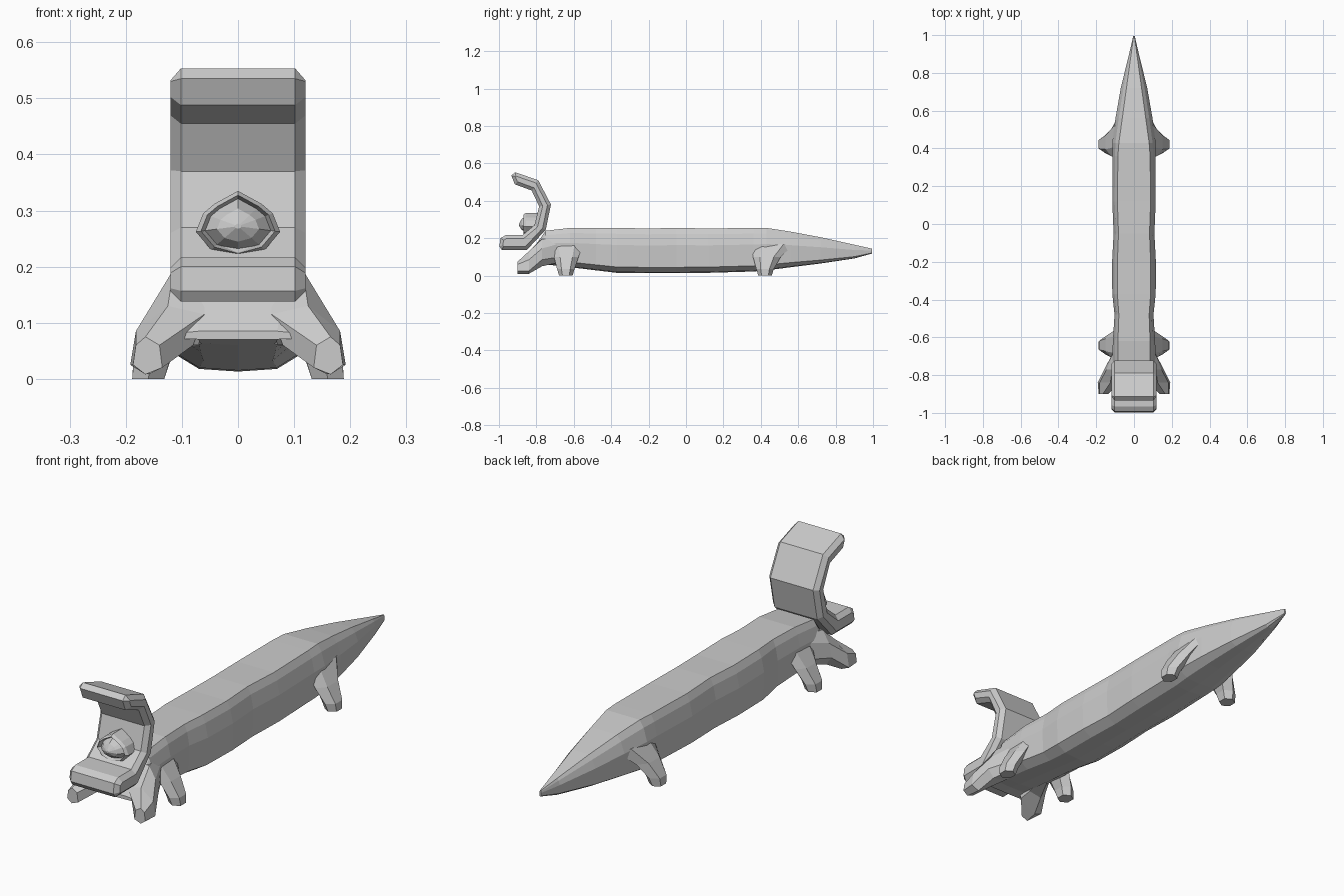
import bpy, bmesh, math

if "Cube" in bpy.data.objects:
    bpy.data.objects.remove(bpy.data.objects["Cube"])

grey = bpy.data.materials.new("plain grey")
grey.use_nodes = True
grey.diffuse_color = (0.6, 0.6, 0.6, 1)
bsdf = next(n for n in grey.node_tree.nodes if n.type == 'BSDF_PRINCIPLED')
bsdf.inputs["Base Color"].default_value = (0.6, 0.6, 0.6, 1)
bsdf.inputs["Roughness"].default_value = 0.8


def finish(name, bm):
    bmesh.ops.recalc_face_normals(bm, faces=bm.faces[:])
    mesh = bpy.data.meshes.new(name)
    bm.to_mesh(mesh)
    bm.free()
    mesh.materials.append(grey)
    obj = bpy.data.objects.new(name, mesh)
    bpy.context.collection.objects.link(obj)
    return obj


def loft(name, rings, side=1):
    """Skin a list of equal-length point rings; side=-1 mirrors in x."""
    bm = bmesh.new()
    loops = [[bm.verts.new((side * x, y, z)) for x, y, z in r] for r in rings]
    n = len(loops[0])
    for a, b in zip(loops, loops[1:]):
        for i in range(n):
            j = (i + 1) % n
            bm.faces.new((a[i], a[j], b[j], b[i]))
    bm.faces.new(loops[0])
    bm.faces.new(loops[-1])
    return finish(name, bm)


# Body and tail: y, top z, bottom z, top half width, side half width
def body_ring(y, zt, zb, wt, wm):
    h = zt - zb
    half = [(wt, zt), ((wt + wm) / 2 + 0.005 * h, zt - 0.13 * h), (wm, zt - 0.38 * h),
            (wm * 0.97, zb + 0.13 * h), (wm * 0.6, zb + 0.02 * h)]
    pts = [(0, zt)] + half + [(0, zb)] + [(-x, z) for x, z in reversed(half)]
    return [(x, y, z) for x, z in pts]


sections = [
    (-0.86, 0.085, 0.070, 0.070, 0.110),
    (-0.81, 0.155, 0.070, 0.080, 0.120),
    (-0.75, 0.240, 0.060, 0.085, 0.115),
    (-0.62, 0.255, 0.045, 0.085, 0.112),
    (-0.48, 0.255, 0.028, 0.080, 0.103),
    (-0.37, 0.255, 0.015, 0.088, 0.115),
    (-0.20, 0.252, 0.013, 0.088, 0.116),
    (-0.05, 0.255, 0.013, 0.082, 0.108),
    (0.12, 0.252, 0.015, 0.088, 0.115),
    (0.36, 0.255, 0.022, 0.085, 0.113),
    (0.43, 0.255, 0.028, 0.080, 0.115),
    (0.56, 0.235, 0.045, 0.062, 0.098),
    (0.72, 0.205, 0.065, 0.040, 0.070),
    (0.90, 0.165, 0.092, 0.015, 0.026),
    (0.995, 0.144, 0.118, 0.002, 0.004),
]
loft("body_and_tail", [body_ring(*s) for s in sections])

# Hooked head: side profile extruded across, with bevelled side rims
profile = [(-0.914, 0.553), (-0.79, 0.51), (-0.722, 0.38), (-0.75, 0.245), (-0.85, 0.138),
           (-0.985, 0.138), (-0.998, 0.157), (-0.992, 0.2), (-0.965, 0.216), (-0.875, 0.216),
           (-0.81, 0.27), (-0.785, 0.37), (-0.825, 0.455), (-0.915, 0.488), (-0.934, 0.535)]
bm = bmesh.new()
left = [bm.verts.new((0.12, y, z)) for y, z in profile]
right = [bm.verts.new((-0.12, y, z)) for y, z in profile]
caps = [bm.faces.new(left), bm.faces.new(right)]
for i in range(len(profile)):
    j = (i + 1) % len(profile)
    bm.faces.new((left[i], left[j], right[j], right[i]))
bmesh.ops.recalc_face_normals(bm, faces=bm.faces[:])
rim = list({e for f in caps for e in f.edges})
bmesh.ops.bevel(bm, geom=rim, offset=0.018, segments=1, affect='EDGES')
finish("hooked_head", bm)

# Faceted knob with a raised rim inside the hook
outline = [(0, 0.335), (0.042, 0.312), (0.062, 0.295), (0.075, 0.262), (0.048, 0.23), (0, 0.217),
           (-0.048, 0.23), (-0.075, 0.262), (-0.062, 0.295), (-0.042, 0.312)]


def knob_ring(y, s, zc=0.272):
    return [(x * s, y, zc + (z - zc) * s) for x, z in outline]


loft("knob", [knob_ring(-0.78, 1), knob_ring(-0.855, 1), knob_ring(-0.868, 0.88),
              knob_ring(-0.85, 0.78), knob_ring(-0.878, 0.5), knob_ring(-0.893, 0.08)])

# Splayed front legs reaching forward
front_slices = [
    (-0.68, [(0.05, 0.19), (0.09, 0.20), (0.108, 0.17), (0.11, 0.10), (0.09, 0.07), (0.05, 0.07)]),
    (-0.77, [(0.06, 0.20), (0.115, 0.195), (0.145, 0.145), (0.158, 0.085), (0.13, 0.05), (0.07, 0.06)]),
    (-0.84, [(0.06, 0.115), (0.125, 0.13), (0.182, 0.085), (0.192, 0.025), (0.155, 0.01), (0.08, 0.06)]),
    (-0.90, [(0.14, 0.06), (0.165, 0.075), (0.182, 0.06), (0.187, 0.025), (0.165, 0.008), (0.135, 0.02)]),
]


# Stubby walking legs: centre x, half x, rear y, front y, z
def leg_ring(cx, hx, y0, y1, z):
    cy, hy = (y0 + y1) / 2, (y1 - y0) / 2
    return [(cx + hx * math.cos(a) * 1.1, cy + hy * math.sin(a) * 1.1, z)
            for a in (math.radians(30 + 60 * k) for k in range(6))]


middle_leg = [(0.085, 0.02, -0.72, -0.56, 0.17), (0.12, 0.032, -0.70, -0.58, 0.10),
              (0.153, 0.034, -0.685, -0.60, 0.035), (0.16, 0.03, -0.675, -0.61, 0.0)]
rear_leg = [(0.08, 0.025, 0.36, 0.57, 0.17), (0.118, 0.034, 0.365, 0.50, 0.10),
            (0.153, 0.035, 0.38, 0.465, 0.035), (0.16, 0.03, 0.39, 0.455, 0.0)]

for side, label in ((1, "left"), (-1, "right")):
    loft(label + "_front_leg", [[(x, y, z) for x, z in pts] for y, pts in front_slices], side)
    loft(label + "_middle_leg", [leg_ring(*r) for r in middle_leg], side)
    loft(label + "_rear_leg", [leg_ring(*r) for r in rear_leg], side)
